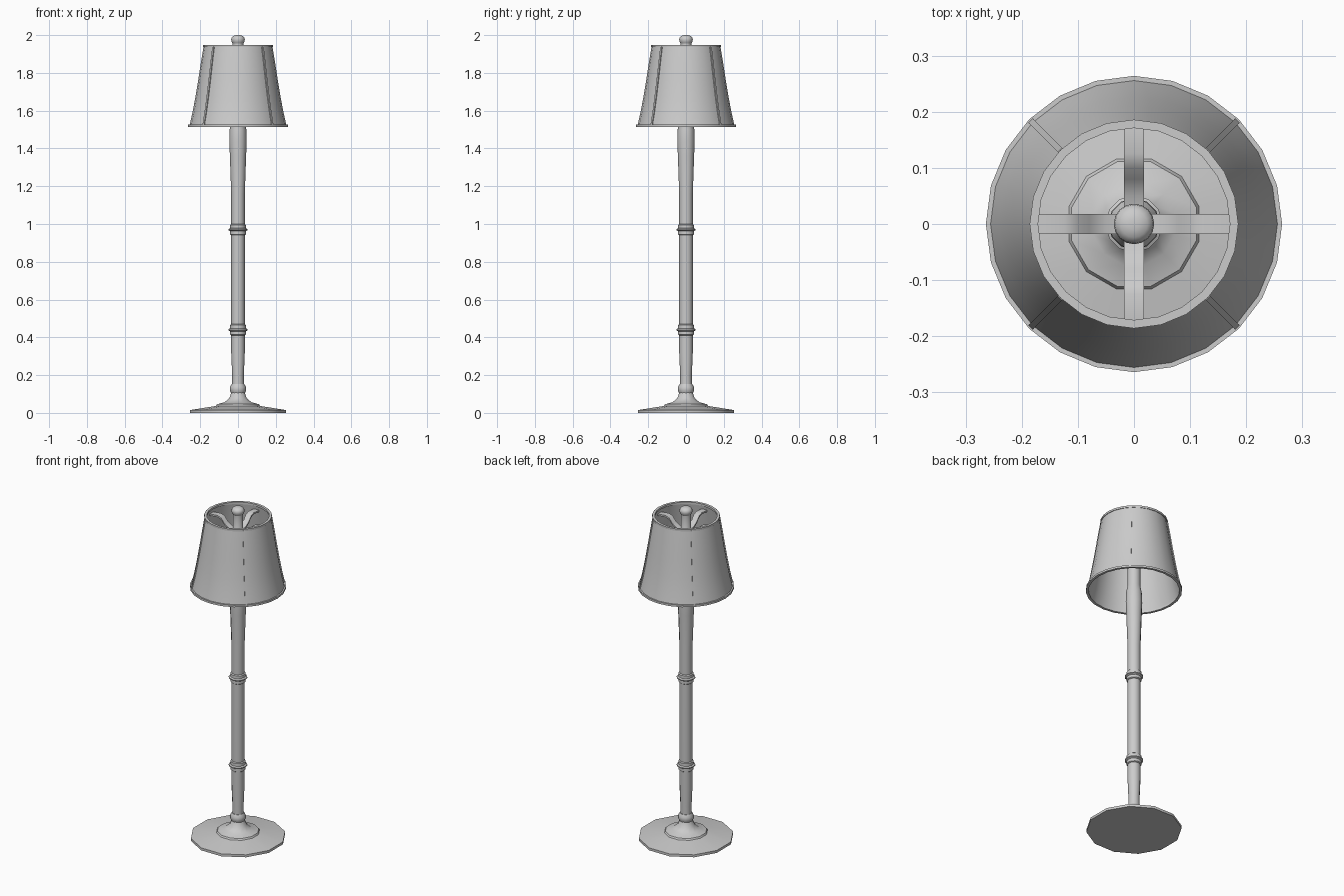
import bpy
import bmesh
from math import cos, sin, pi, radians

old = bpy.data.objects.get("Cube")
if old:
    bpy.data.objects.remove(old, do_unlink=True)

grey = bpy.data.materials.new("plain_grey")
grey.use_nodes = True
colour = (0.6, 0.6, 0.6, 1)
grey.diffuse_color = colour
grey.node_tree.nodes["Principled BSDF"].inputs["Base Color"].default_value = colour


def finish(name, bm, angle=40):
    bmesh.ops.recalc_face_normals(bm, faces=bm.faces)
    mesh = bpy.data.meshes.new(name)
    bm.to_mesh(mesh)
    bm.free()
    obj = bpy.data.objects.new(name, mesh)
    bpy.context.collection.objects.link(obj)
    mesh.materials.append(grey)
    bpy.ops.object.select_all(action="DESELECT")
    obj.select_set(True)
    bpy.context.view_layer.objects.active = obj
    bpy.ops.object.shade_smooth_by_angle(angle=radians(angle))
    return obj


def lathe(name, profile, sides, closed=False, turn=0.0, angle=40):
    """Spin (radius, height) points around z; cap the ends unless closed."""
    bm = bmesh.new()
    rings = [[bm.verts.new((r * cos(turn + 2 * pi * i / sides),
                            r * sin(turn + 2 * pi * i / sides), z))
              for i in range(sides)] for r, z in profile]
    pairs = list(zip(rings, rings[1:]))
    if closed:
        pairs.append((rings[-1], rings[0]))
    else:
        bm.faces.new(rings[0])
        bm.faces.new(rings[-1])
    for a, b in pairs:
        for i in range(sides):
            j = (i + 1) % sides
            bm.faces.new((a[i], a[j], b[j], b[i]))
    return finish(name, bm, angle)


def strips(name, path, width, thick, turn):
    """Four copies of a flat bar following an (r, z) path."""
    bm = bmesh.new()
    for k in range(4):
        a = turn + k * pi / 2
        rows = []
        for r, z in path:
            rows.append([bm.verts.new((rr * cos(a) - s * sin(a),
                                       rr * sin(a) + s * cos(a), zz))
                         for s, rr, zz in ((-width / 2, r, z), (width / 2, r, z),
                                           (width / 2, r + thick[0], z + thick[1]),
                                           (-width / 2, r + thick[0], z + thick[1]))])
        bm.faces.new(rows[0])
        bm.faces.new(rows[-1])
        for p, q in zip(rows, rows[1:]):
            for i in range(4):
                j = (i + 1) % 4
                bm.faces.new((p[i], p[j], q[j], q[i]))
    return finish(name, bm)


# Foot: wide dish rising into the pole
lathe("base", [(0.262, 0), (0.262, 0.015), (0.12, 0.037), (0.115, 0.046),
               (0.075, 0.056), (0.048, 0.077), (0.037, 0.108)], 12, turn=pi / 12)
lathe("base_collar", [(0.034, 0.1), (0.043, 0.118), (0.043, 0.136),
                      (0.034, 0.152)], 12)

# Pole with a swollen upper part
lathe("pole", [(0.031, 0.1), (0.031, 0.2), (0.036, 0.32), (0.036, 1.16),
               (0.043, 1.36), (0.046, 1.44), (0.044, 1.5), (0.036, 1.54),
               (0.036, 1.8)], 12)
for name, z in (("lower_ring", 0.44), ("upper_ring", 0.97)):
    lathe(name, [(0.035, z - 0.03), (0.042, z - 0.025), (0.042, z - 0.008),
                 (0.051, z - 0.003), (0.051, z + 0.003), (0.042, z + 0.008),
                 (0.042, z + 0.025), (0.035, z + 0.03)], 12)

# Shade: thin flared shell with rims and four seams
outer = [(0.257, 1.52), (0.241, 1.59), (0.226, 1.67), (0.211, 1.76),
         (0.197, 1.85), (0.182, 1.94)]
inner = [(r - 0.006, z) for r, z in reversed(outer)]
lathe("shade", outer + inner, 24, closed=True)
for name, r, z in (("bottom_rim", 0.257, 1.52), ("top_rim", 0.179, 1.942)):
    lathe(name, [(r - 0.008, z - 0.006), (r + 0.007, z - 0.006),
                 (r + 0.007, z + 0.006), (r - 0.008, z + 0.006)], 24, closed=True)
strips("shade_seams", [(r - 0.003, z) for r, z in outer], 0.011, (0.008, 0), pi / 4)

# Arms that carry the shade
strips("shade_arms", [(0.015, 1.85), (0.05, 1.855), (0.08, 1.875), (0.1, 1.9),
                      (0.125, 1.91), (0.177, 1.905)], 0.035, (0, 0.01), 0)

# Stem and finial on top
lathe("finial_stem", [(0.045, 1.79), (0.045, 1.82), (0.028, 1.84),
                      (0.028, 1.955)], 12)
lathe("finial", [(0.024, 1.95), (0.033, 1.963), (0.036, 1.975), (0.034, 1.987),
                 (0.024, 1.996), (0.01, 2.0)], 16)
